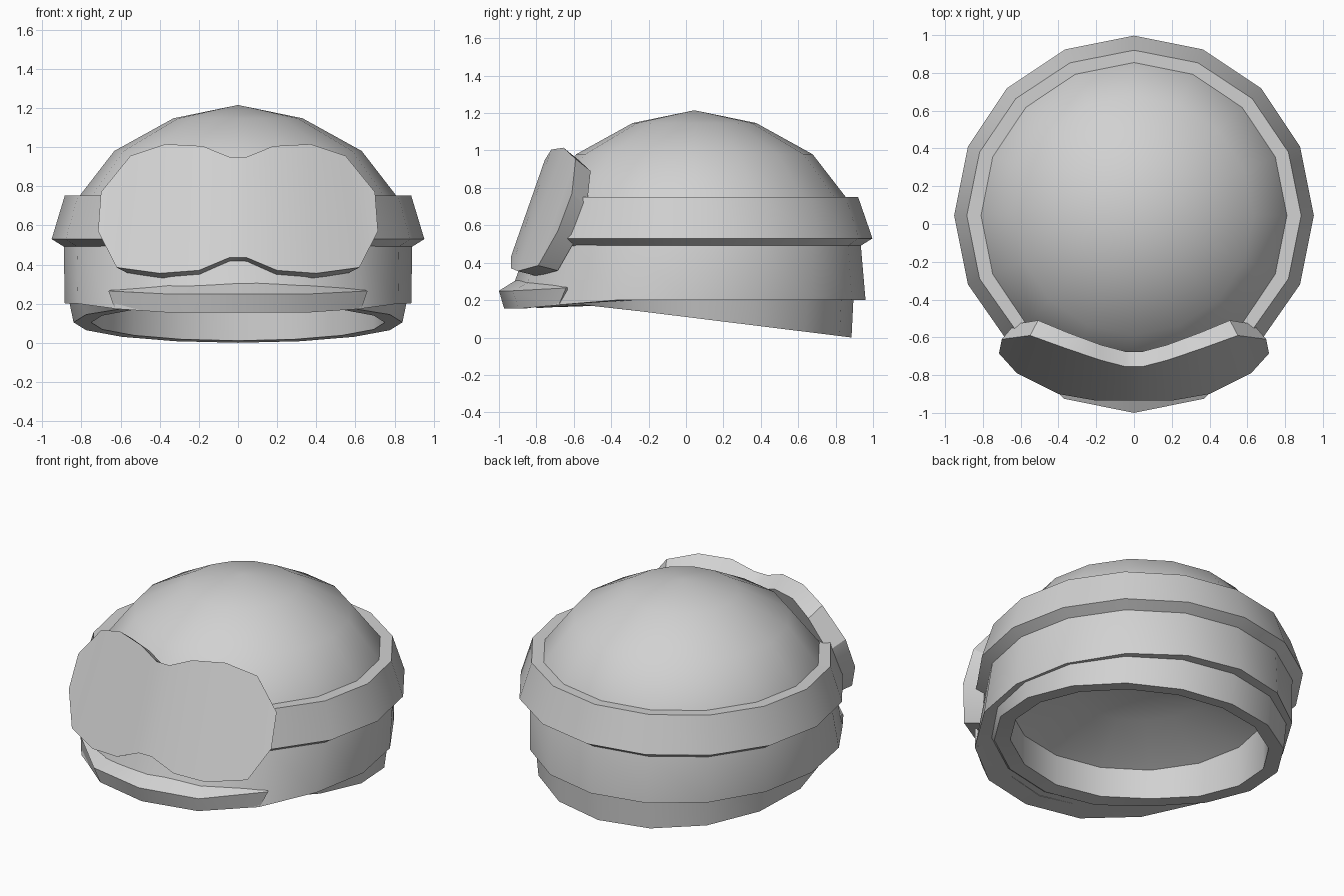
import bpy
import bmesh
from math import sin, cos, radians, pi

if "Cube" in bpy.data.objects:
    bpy.data.objects.remove(bpy.data.objects["Cube"])

SIDES = 16
CY = 0.045

grey = bpy.data.materials.new("light_grey")
grey.use_nodes = True
grey.diffuse_color = (0.64, 0.64, 0.64, 1)
grey.node_tree.nodes["Principled BSDF"].inputs["Base Color"].default_value = grey.diffuse_color


def finish(bm, name):
    bmesh.ops.recalc_face_normals(bm, faces=bm.faces)
    mesh = bpy.data.meshes.new(name)
    bm.to_mesh(mesh)
    bm.free()
    mesh.materials.append(grey)
    obj = bpy.data.objects.new(name, mesh)
    bpy.context.collection.objects.link(obj)
    bpy.ops.object.select_all(action="DESELECT")
    obj.select_set(True)
    bpy.context.view_layer.objects.active = obj
    bpy.ops.object.shade_smooth_by_angle(angle=radians(30))


def ring(r, z, cy=CY, ry=None, steps=range(SIDES)):
    """Points around the helmet; step 0 is the front. z may depend on y."""
    pts = []
    for i in steps:
        a = 2 * pi * i / SIDES
        y = cy - (ry or r) * cos(a)
        pts.append((r * sin(a), y, z(y) if callable(z) else z))
    return pts


def loft(name, rows, wrap_rows=False, wrap_cols=False, caps=False):
    """Quads between successive rows of points."""
    bm = bmesh.new()
    grid = [[bm.verts.new(p) for p in row] for row in rows]
    pairs = list(zip(grid, grid[1:]))
    if wrap_rows:
        pairs.append((grid[-1], grid[0]))
    n = len(rows[0])
    for a, b in pairs:
        for i in range(n if wrap_cols else n - 1):
            j = (i + 1) % n
            bm.faces.new((a[i], a[j], b[j], b[i]))
    if caps:
        for col in (0, n - 1):
            bm.faces.new([row[col] for row in grid])
    bmesh.ops.remove_doubles(bm, verts=bm.verts, dist=0.0005)
    finish(bm, name)


def mirrored(pts):
    """Half row, from the centre outward, made into a full row."""
    return [(-x, y, z) for x, y, z in reversed(pts) if x > 0] + pts


# Heights of the sloping lower edges
def wall_edge(y):
    return min(0.2, max(0.155, 0.155 + 0.1 * (y + 0.88)))


def rim_edge(y):
    return min(0.11 - 0.124 * y, 0.16 + 0.07 * (y + 0.75))


# Shell: dome, wall flaring forward, neck skirt, rim and hollow inside
loft("helmet_shell", [
    ring(0.0001, 1.215), ring(0.33, 1.147), ring(0.632, 0.98), ring(0.81, 0.75),
    ring(0.89, 0.49), ring(0.885, wall_edge, -0.005, 0.965), ring(0.86, wall_edge, CY, 0.85),
    ring(0.84, rim_edge), ring(0.75, rim_edge, 0.05), ring(0.75, 0.36, 0.05),
    ring(0.42, 0.5, 0.05), ring(0.0001, 0.56, 0.05),
], wrap_cols=True)

# Strap running round the sides and back
strap = [1.9, *range(3, SIDES - 2), SIDES - 1.9]
loft("goggle_strap", [
    ring(0.79, 0.75, steps=strap), ring(0.885, 0.752, ry=0.875, steps=strap),
    ring(0.952, 0.53, steps=strap), ring(0.88, 0.485, steps=strap),
], wrap_rows=True, caps=True)

# Short brim at the front, fading into the wall at its tips
loft("front_brim", [
    mirrored([(0, -0.88, 0.325), (0.34, -0.82, 0.305), (0.655, -0.635, 0.268)]),
    mirrored([(0, -1.0, 0.25), (0.37, -0.925, 0.25), (0.662, -0.642, 0.265)]),
    mirrored([(0, -0.972, 0.154), (0.345, -0.897, 0.154), (0.63, -0.68, 0.174)]),
    mirrored([(0, -0.85, 0.156), (0.32, -0.78, 0.166), (0.58, -0.62, 0.182)]),
], wrap_rows=True, caps=True)

# Goggles: curved, tilted plate with a notch above and below the nose
top = mirrored([(0.045, -0.755, 0.95), (0.18, -0.72, 1.005), (0.37, -0.655, 1.015),
                (0.55, -0.59, 0.955), (0.70, -0.61, 0.77)])
low = mirrored([(0.045, -0.935, 0.435), (0.20, -0.935, 0.37), (0.40, -0.90, 0.355),
                (0.62, -0.79, 0.385), (0.715, -0.685, 0.57)])


def pushed_back(pts, dy, dz):
    """Back outline, drawn in a little towards the sides."""
    return [(x * (1 - 0.14 * abs(x)), y + dy, z + dz) for x, y, z in pts]


loft("goggles", [top, low, pushed_back(low, 0.105, -0.027), pushed_back(top, 0.08, -0.065)],
     wrap_rows=True, caps=True)
